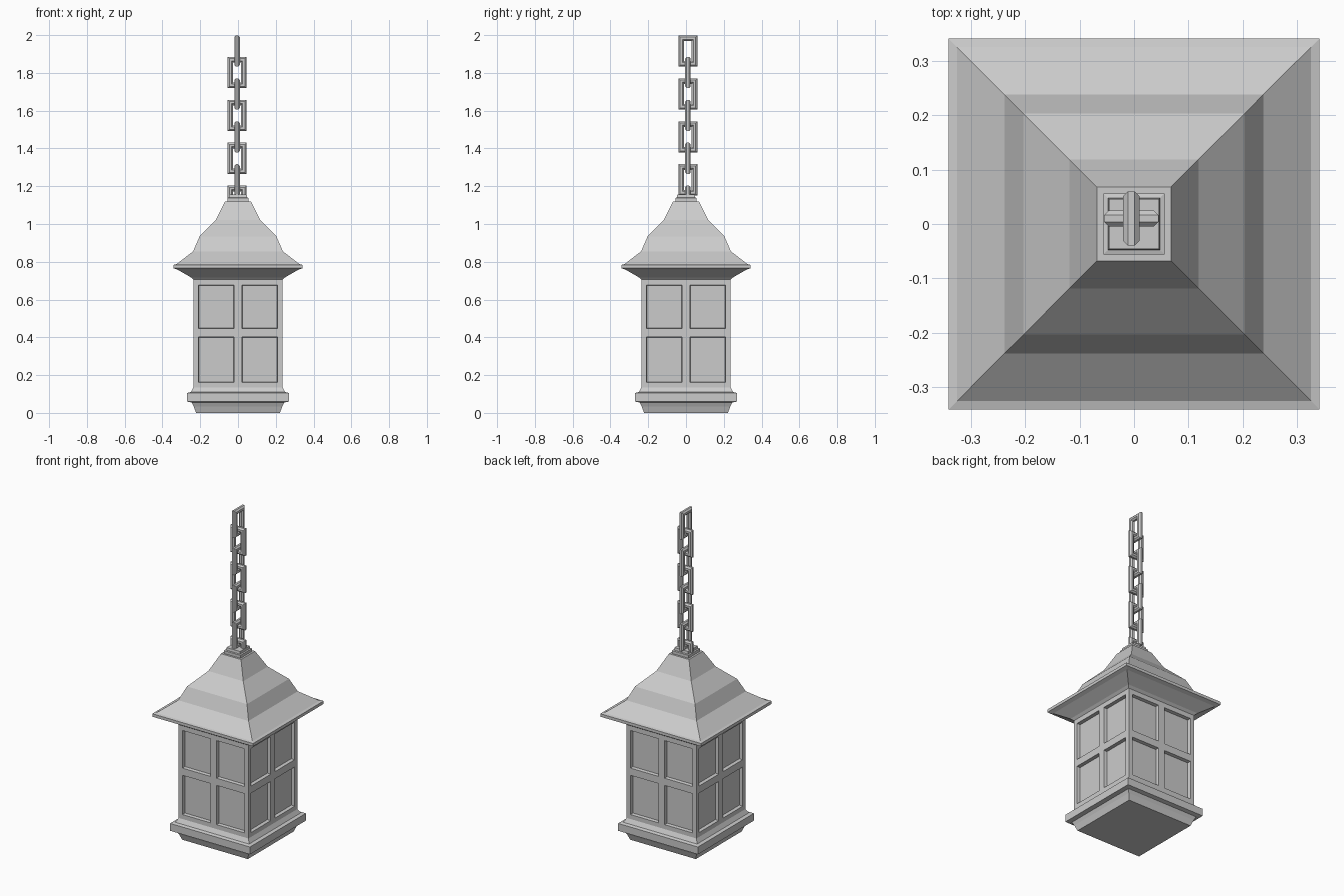
import bpy, bmesh, math
from mathutils import Matrix, Vector

cube = bpy.data.objects.get("Cube")
if cube:
    bpy.data.objects.remove(cube, do_unlink=True)

grey = bpy.data.materials.new("plain_grey")
grey.use_nodes = True
colour = (0.6, 0.6, 0.6, 1)
grey.diffuse_color = colour
grey.node_tree.nodes["Principled BSDF"].inputs["Base Color"].default_value = colour


def finish(name, bm):
    bmesh.ops.recalc_face_normals(bm, faces=bm.faces)
    mesh = bpy.data.meshes.new(name)
    bm.to_mesh(mesh)
    bm.free()
    mesh.materials.append(grey)
    obj = bpy.data.objects.new(name, mesh)
    bpy.context.scene.collection.objects.link(obj)
    return obj


def square_loft(name, profile):
    """Stack square rings given as (half width, height) and cap both ends."""
    bm = bmesh.new()
    rings = [[bm.verts.new((sx * h, sy * h, z))
              for sx, sy in ((-1, -1), (1, -1), (1, 1), (-1, 1))]
             for h, z in profile]
    for a, b in zip(rings, rings[1:]):
        for i in range(4):
            j = (i + 1) % 4
            bm.faces.new((a[i], a[j], b[j], b[i]))
    bm.faces.new(rings[0][::-1])
    bm.faces.new(rings[-1])
    return finish(name, bm)


def window_body(name, half, xs, zs):
    """Four walls, each with a grid of recessed panes."""
    bm = bmesh.new()
    panes = []
    for side in range(4):
        turn = Matrix.Rotation(side * math.pi / 2, 3, "Z")
        grid = [[bm.verts.new(turn @ Vector((x, -half, z))) for x in xs] for z in zs]
        for r in range(len(zs) - 1):
            for c in range(len(xs) - 1):
                face = bm.faces.new((grid[r][c], grid[r][c + 1],
                                     grid[r + 1][c + 1], grid[r + 1][c]))
                if r % 2 and c % 2:
                    panes.append(face)
    bmesh.ops.remove_doubles(bm, verts=bm.verts, dist=0.0001)
    bm.normal_update()
    bmesh.ops.inset_individual(bm, faces=panes, thickness=0.004, depth=-0.02)
    bmesh.ops.holes_fill(bm, edges=[e for e in bm.edges if e.is_boundary], sides=0)
    return finish(name, bm)


def chain_link(name, z, along_x, half_w=0.035, half_h=0.068, radius=0.016, sides=8):
    """Rectangular link swept with an eight-sided bar and mitred corners."""
    bm = bmesh.new()
    rings = []
    for sx, sz in ((-1, -1), (1, -1), (1, 1), (-1, 1)):
        ring = []
        for k in range(sides):
            a = 2 * math.pi * (k + 0.5) / sides
            out, across = radius * math.cos(a), radius * math.sin(a)
            w, h = sx * (half_w + out), sz * (half_h + out)
            co = (w, across, h) if along_x else (across, w, h)
            ring.append(bm.verts.new(co))
        rings.append(ring)
    for i in range(4):
        a, b = rings[i], rings[(i + 1) % 4]
        for k in range(sides):
            n = (k + 1) % sides
            bm.faces.new((a[k], a[n], b[n], b[k]))
    obj = finish(name, bm)
    obj.location = (-0.005, 0.01, z)


# Lantern base with a projecting moulding
square_loft("base", [(0.222, 0), (0.235, 0.035), (0.245, 0.055), (0.27, 0.06),
                     (0.27, 0.105), (0.25, 0.11), (0.236, 0.135)])

# Glazed body
window_body("window_body", 0.236, (-0.236, -0.21, -0.021, 0.021, 0.21, 0.236),
            (0.13, 0.162, 0.402, 0.446, 0.676, 0.715))

# Flared roof with thin eaves
square_loft("roof", [(0.236, 0.705), (0.25, 0.718), (0.318, 0.757), (0.341, 0.766),
                     (0.341, 0.784), (0.325, 0.788), (0.238, 0.855), (0.203, 0.935),
                     (0.118, 1.02), (0.068, 1.12)])

# Finial block holding the chain
square_loft("roof_cap", [(0.056, 1.115), (0.056, 1.138), (0.048, 1.14), (0.046, 1.155)])

# Chain with alternating links
links, top, bottom = 8, 1.916, 1.12
for i in range(links):
    chain_link(f"chain_link_{i + 1}", top + (bottom - top) * i / (links - 1), i % 2 == 1)
